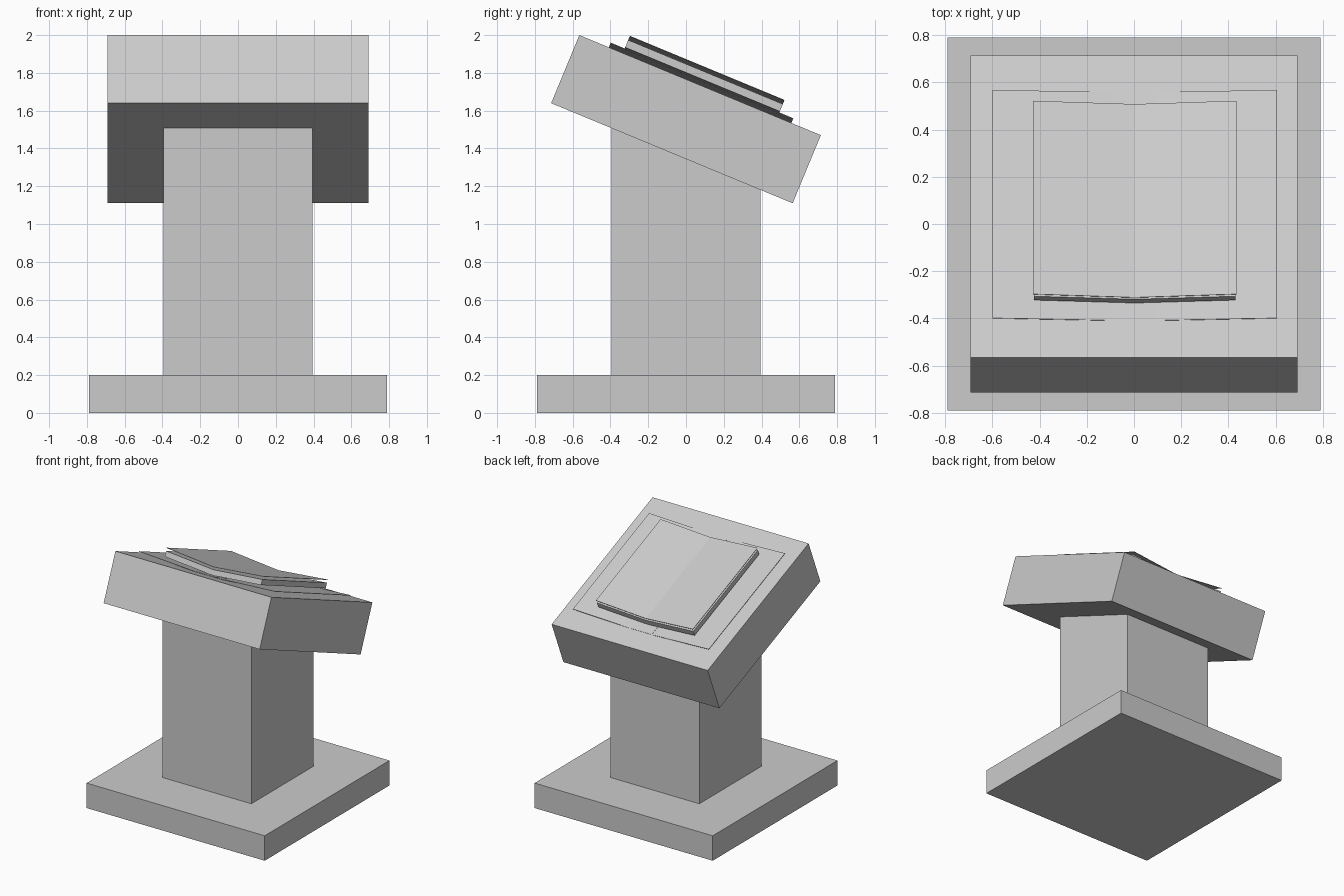
import bpy, bmesh, math
from mathutils import Matrix

if "Cube" in bpy.data.objects:
    bpy.data.objects.remove(bpy.data.objects["Cube"])

# Frame of the sloping top: local z is the slope normal
TILT = Matrix.Translation((0.003, 0, 1.555)) @ Matrix.Rotation(math.radians(-22.5), 4, 'X')


def extrude_profile(name, profile, axis, half, matrix=Matrix()):
    """Solid from a closed 2D profile, extruded symmetrically along x or y."""
    bm = bmesh.new()
    place = (lambda a, b, s: (s, a, b)) if axis == 'X' else (lambda a, b, s: (a, s, b))
    ends = [[bm.verts.new(place(a, b, s)) for a, b in profile] for s in (-half, half)]
    n = len(profile)
    for ring in ends:
        bm.faces.new(ring)
    for i in range(n):
        j = (i + 1) % n
        bm.faces.new((ends[0][i], ends[0][j], ends[1][j], ends[1][i]))
    bmesh.ops.recalc_face_normals(bm, faces=bm.faces)
    mesh = bpy.data.meshes.new(name)
    bm.to_mesh(mesh)
    bm.free()
    ob = bpy.data.objects.new(name, mesh)
    bpy.context.collection.objects.link(ob)
    ob.matrix_world = matrix
    return ob


def rect(a, z0, z1):
    return [(-a, z0), (a, z0), (a, z1), (-a, z1)]


def leaf(name, x, z_in, z_out, thick, half, centre=0.0):
    """Mirrored pair of slightly raised book leaves, left and right."""
    for label, s in (("left", -1), ("right", 1)):
        prof = [(0, z_in), (s * x, z_out), (s * x, z_out + thick), (0, z_in + thick)]
        extrude_profile(label + "_" + name, prof, 'Y', half, TILT)


# Stand: foot, and a post cut along the slope
extrude_profile("foot", rect(0.79, 0, 0.2), 'X', 0.79)
extrude_profile("post", [(-0.395, 0.2), (0.395, 0.2), (0.395, 1.19), (-0.395, 1.515)], 'X', 0.395)

# Sloping desk top
extrude_profile("desk_top", rect(0.692, -0.195, 0.195), 'X', 0.692,
                Matrix.Translation((-0.003, 0, 0)) @ TILT)

# Open book: cover, page blocks and loose top sheets
leaf("cover", 0.603, 0.188, 0.219, 0.003, 0.523)
extrude_profile("spine", rect(0.09, 0.19, 0.197), 'Y', 0.523, TILT)
leaf("page_block", 0.427, 0.195, 0.228, 0.042, 0.443)
leaf("top_sheet", 0.43, 0.254, 0.291, 0.003, 0.443)
